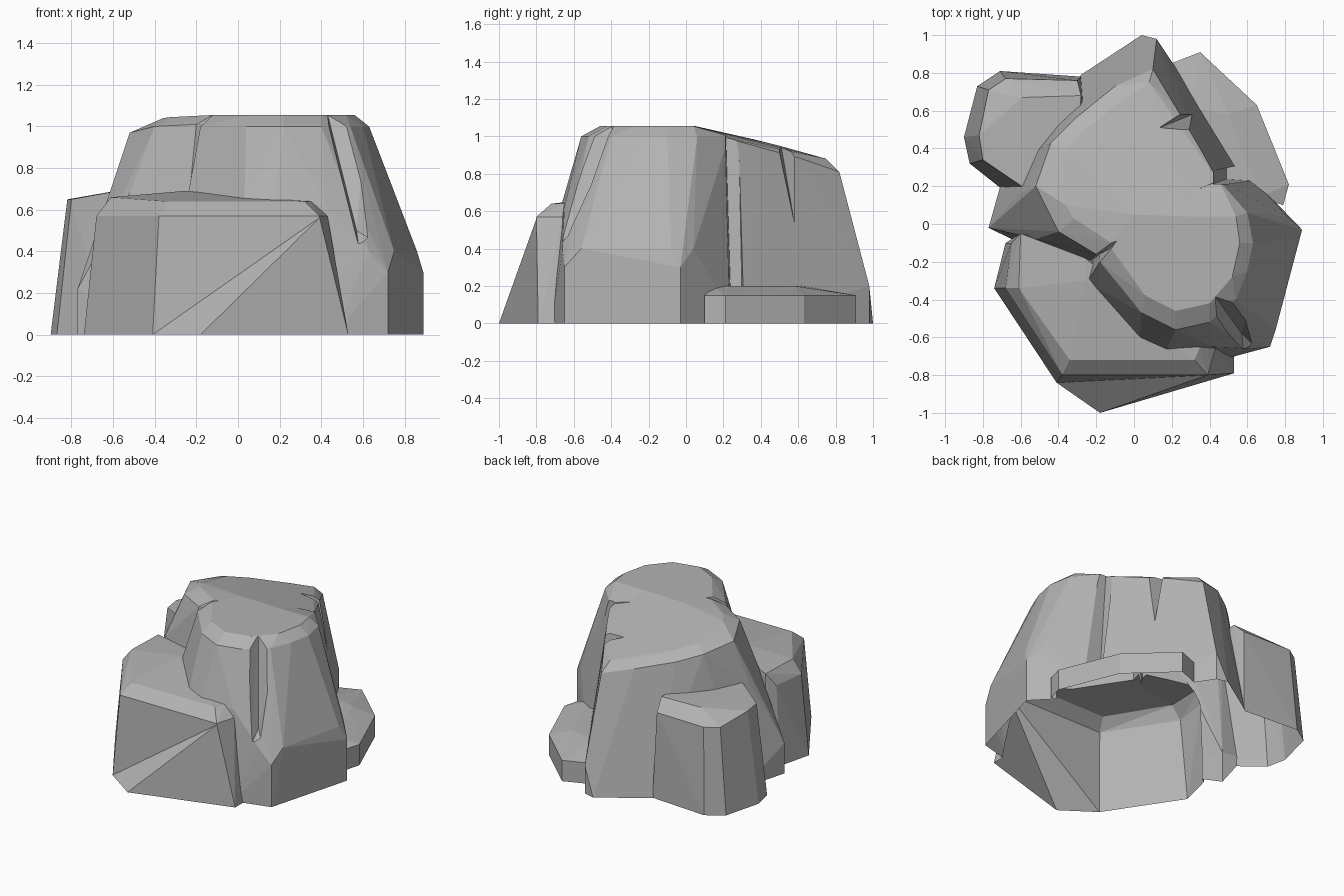
import bpy
import bmesh

if "Cube" in bpy.data.objects:
    bpy.data.objects.remove(bpy.data.objects["Cube"], do_unlink=True)

stone = bpy.data.materials.new("grey_stone")
stone.use_nodes = True
GREY = (0.45, 0.45, 0.45, 1)
stone.diffuse_color = GREY
for node in stone.node_tree.nodes:
    if node.type == "BSDF_PRINCIPLED":
        node.inputs["Base Color"].default_value = GREY


def ground(points, top=0):
    """Column of points from the ground up to a height."""
    return [(x, y, z) for x, y in points for z in {-0.1, 0, top}]


def level(z, points):
    return [(x, y, z) for x, y in points]


def chunk(name, points):
    """Faceted convex lump of rock through the given corners."""
    bm = bmesh.new()
    for p in points:
        bm.verts.new(p)
    bmesh.ops.convex_hull(bm, input=list(bm.verts))
    loose = [v for v in bm.verts if not v.link_faces]
    bmesh.ops.delete(bm, geom=loose, context="VERTS")
    bmesh.ops.recalc_face_normals(bm, faces=list(bm.faces))
    mesh = bpy.data.meshes.new(name)
    bm.to_mesh(mesh)
    bm.free()
    mesh.materials.append(stone)
    obj = bpy.data.objects.new(name, mesh)
    bpy.context.collection.objects.link(obj)
    return obj


# Tall front mass with a bevelled crown
boulder = chunk("boulder",
    ground([(0.72, -0.65), (0.89, -0.03)], 0.3)
    + ground([(0.46, -0.72), (0.17, -0.75), (0, -0.7), (-0.32, -0.38),
              (-0.2, 0.1), (0.6, 0.27)])
    + level(0.4, [(0.75, -0.56), (0.63, -0.66), (0.86, -0.08), (0.81, 0.04)])
    + level(0.62, [(-0.25, -0.31), (0.03, -0.61), (0.17, -0.67),
                   (0.42, -0.65)])
    + level(1.0, [(-0.18, -0.2), (0.04, -0.47), (0.22, -0.56), (0.4, -0.52),
                  (0.54, -0.4), (0.6, -0.25), (0.63, -0.1), (0.6, 0.06),
                  (0.45, 0.23)])
    + level(1.055, [(-0.12, -0.13), (0.06, -0.38), (0.22, -0.46), (0.4, -0.42),
                    (0.52, -0.28), (0.56, -0.1), (0.54, 0.04), (0, 0.04)]))

# Rear mass whose top slopes down to a bevelled back edge
rear_mass = chunk("rear_mass",
    ground([(-0.77, -0.02)], 0.22) + ground([(0.12, 0.98)], 0.2)
    + ground([(-0.3, -0.25), (-0.68, 0.3), (-0.28, 0.79), (0.04, 1),
              (0.44, 0.47), (0.57, 0.3), (0.3, 0)])
    + level(0.68, [(-0.61, 0.16), (-0.52, -0.08), (-0.26, -0.18)])
    + [(-0.52, 0.2, 0.97), (-0.4, -0.04, 1), (-0.2, -0.16, 1.01),
       (-0.44, 0.43, 0.94), (-0.31, 0.56, 0.9), (-0.1, 0.73, 0.86),
       (0.1, 0.82, 0.81), (0.22, 0.62, 0.88), (0.35, 0.4, 0.94),
       (0.45, 0.22, 0.99), (-0.36, 0.1, 1.04), (-0.36, 0.38, 0.98),
       (-0.26, 0.5, 0.95), (-0.06, 0.67, 0.9), (0.08, 0.75, 0.88),
       (-0.32, 0.03, 1.045), (-0.12, -0.1, 1.055), (0, 0.05, 1.055),
       (0.3, 0.04, 1.055)])

# Low block at the front, with a sloping toe
front_block = chunk("front_block",
    ground([(-0.74, -0.34), (-0.41, -0.84), (0.53, -0.79),
            (0.53, -0.68), (-0.68, -0.1), (-0.6, -0.05), (0, -0.2)])
    + level(0.57, [(-0.68, -0.34), (-0.38, -0.8), (0.39, -0.8),
                   (0.43, -0.66), (-0.65, -0.1)])
    + level(0.64, [(-0.34, -0.72), (0.32, -0.72), (0.35, -0.65)])
    + level(0.66, [(-0.61, -0.34), (-0.6, -0.05), (0, -0.4)])
    + level(0.69, [(-0.26, -0.3), (-0.26, -0.18)]))
front_toe = chunk("front_toe",
    ground([(-0.41, -0.84), (-0.18, -1), (0.53, -0.79), (0.1, -0.5)])
    + [(0.39, -0.8, 0.56)])

# Low block on the rear left corner
corner_block = chunk("corner_block",
    ground([(-0.9, 0.46), (-0.87, 0.32), (-0.63, 0.13), (-0.83, 0.73),
            (-0.71, 0.81), (-0.28, 0.78), (-0.2, 0.4)])
    + level(0.65, [(-0.82, 0.47), (-0.8, 0.34)])
    + level(0.61, [(-0.77, 0.71), (-0.68, 0.77), (-0.3, 0.76)])
    + level(0.69, [(-0.59, 0.67), (-0.28, 0.68), (-0.58, 0.19), (-0.3, 0.4)]))

# Thin ledge around the back
back_ledge = chunk("back_ledge",
    ground([(0.12, 0.82), (0.35, 0.91), (0.65, 0.63), (0.82, 0.21),
            (0.79, 0.1), (0.3, 0.3)], 0.15)
    + level(0.2, [(0.3, 0.62), (0.5, 0.58), (0.66, 0.14), (0.3, 0.3)]))

# Cracks cut into the sides
cracks = [
    chunk("front_crack", [(0.4, -0.6, 1.1), (0.62, -0.4, 1.1),
                          (0.42, -0.37, 1.1), (0.57, -0.58, 0.5),
                          (0.58, -0.68, 0.42), (0.65, -0.66, 0.45)]),
    chunk("rear_crack", [(0.11, 0.5, 1), (0.4, 0.47, 1),
                         (0.34, 0.66, 1), (0.36, 0.6, 0.42)]),
    chunk("side_crack",
          level(1.1, [(0.41, 0.21), (0.41, 0.28), (0.7, 0.2), (0.7, 0.33)])
          + level(0.1, [(0.5, 0.24), (0.5, 0.3), (0.8, 0.22), (0.8, 0.34)])),
    chunk("corner_crack", [(-0.3, 0.42, 1.05), (-0.3, 0.64, 1.05),
                           (-0.52, 0.5, 1.05), (-0.45, 0.64, 0.72)]),
]

# Fuse the lumps, with the cracks cut before the low blocks are added
steps = [(rear_mass, "UNION")] + [(c, "DIFFERENCE") for c in cracks]
steps += [(b, "UNION") for b in (front_block, front_toe, corner_block,
                                 back_ledge)]
for other, operation in steps:
    mod = boulder.modifiers.new(other.name, "BOOLEAN")
    mod.operation = operation
    mod.solver = "EXACT"
    mod.object = other

bpy.context.view_layer.update()
bm = bmesh.new()
bm.from_object(boulder, bpy.context.evaluated_depsgraph_get())
boulder.modifiers.clear()

# Trim at the ground, leaving the underside open
bmesh.ops.bisect_plane(bm, geom=bm.verts[:] + bm.edges[:] + bm.faces[:],
                       dist=0.0001, plane_co=(0, 0, 0), plane_no=(0, 0, 1),
                       clear_inner=True)
flat = [f for f in bm.faces if all(abs(v.co.z) < 0.001 for v in f.verts)]
bmesh.ops.delete(bm, geom=flat, context="FACES")
for f in bm.faces:
    f.smooth = False
    f.material_index = 0
bm.to_mesh(boulder.data)
bm.free()
for other, _ in steps:
    bpy.data.objects.remove(other, do_unlink=True)
